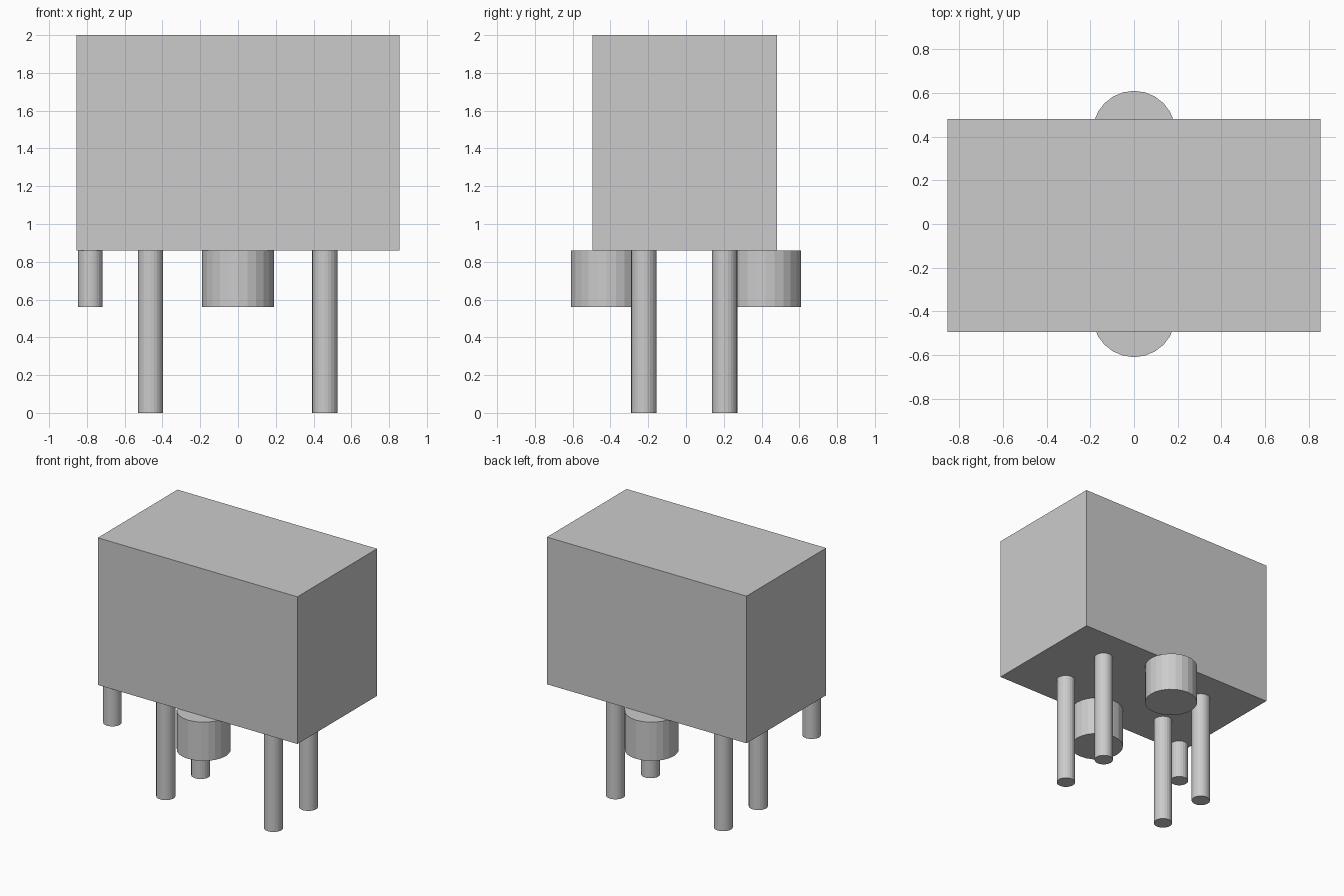
import bpy

if "Cube" in bpy.data.objects:
    bpy.data.objects.remove(bpy.data.objects["Cube"])

grey = bpy.data.materials.new("plain_grey")
grey.use_nodes = True
colour = (0.6, 0.6, 0.6, 1)
grey.diffuse_color = colour
grey.node_tree.nodes["Principled BSDF"].inputs["Base Color"].default_value = colour

BODY_BOTTOM = 0.86
STUD_BOTTOM = 0.56


def post(name, x, y, radius, bottom):
    """Upright cylinder hanging from the underside of the body."""
    bpy.ops.mesh.primitive_cylinder_add(
        vertices=24, radius=radius, depth=BODY_BOTTOM - bottom,
        location=(x, y, (BODY_BOTTOM + bottom) / 2))
    obj = bpy.context.object
    obj.name = name
    obj.data.materials.append(grey)


# Box body
bpy.ops.mesh.primitive_cube_add(size=1, location=(0, -0.007, (BODY_BOTTOM + 2) / 2))
body = bpy.context.object
body.name = "body"
body.scale = (1.71, 0.975, 2 - BODY_BOTTOM)
bpy.ops.object.transform_apply(location=False, rotation=False, scale=True)
body.data.materials.append(grey)

# Four long pins
for side, x in (("right", -0.463), ("left", 0.46)):
    for end, y in (("front", -0.223), ("back", 0.205)):
        post(f"{end}_{side}_pin", x, y, 0.067, 0)

# Two wide locating studs, half under the body
for end, y in (("front", -0.42), ("back", 0.42)):
    post(f"{end}_stud", 0, y, 0.19, STUD_BOTTOM)

# Small key peg near the front right corner
post("key_peg", -0.782, -0.42, 0.065, STUD_BOTTOM)
